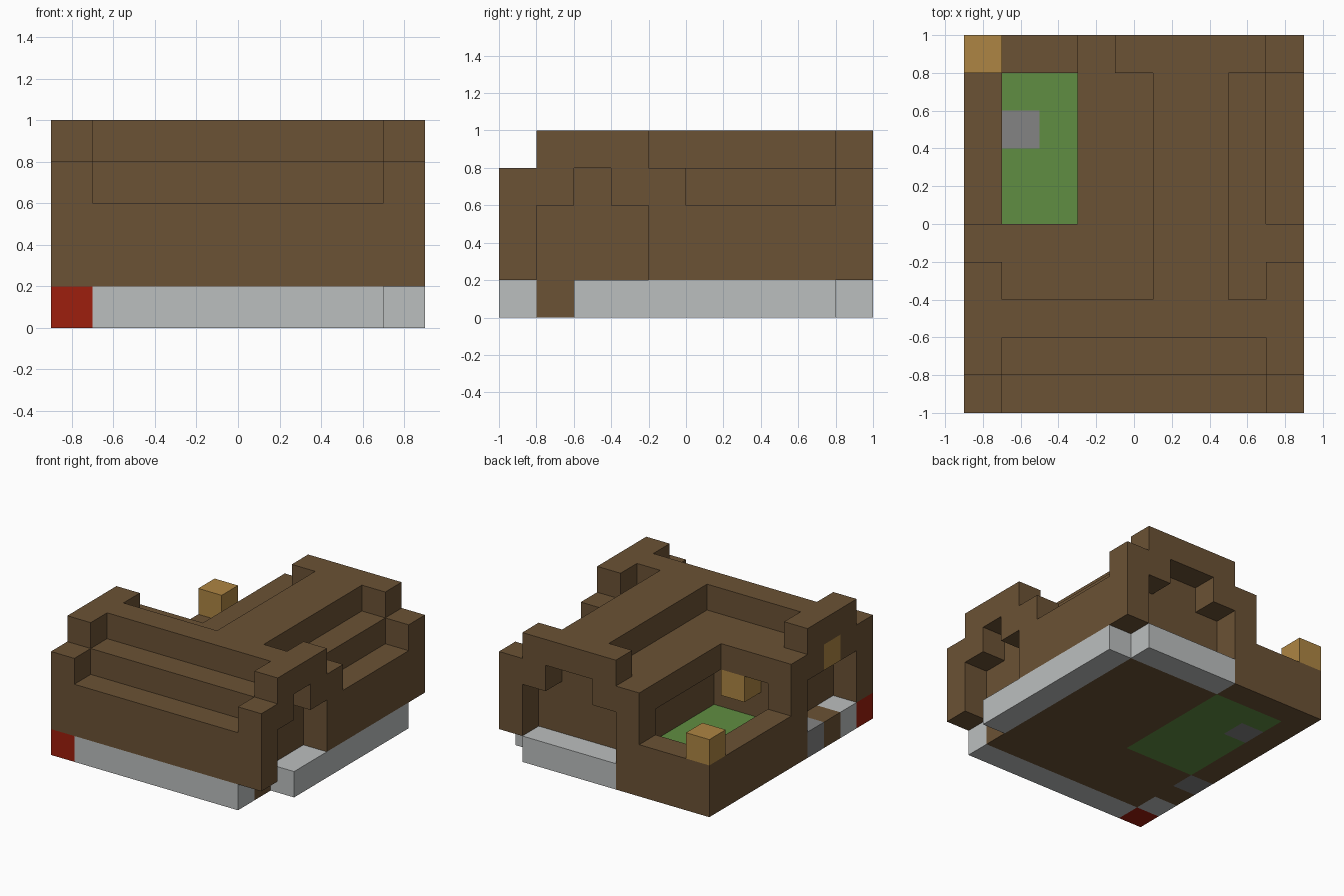
import bpy
import bmesh

cube = bpy.data.objects.get("Cube")
if cube:
    bpy.data.objects.remove(cube, do_unlink=True)

U = 0.2  # edge of one building block


def material(name, r, g, b):
    m = bpy.data.materials.new(name)
    m.use_nodes = True
    m.diffuse_color = (r, g, b, 1)
    m.node_tree.nodes["Principled BSDF"].inputs["Base Color"].default_value = (r, g, b, 1)
    return m


BROWN = material("brown_wood", 0.147, 0.084, 0.035)
WHITE = material("pale_stone", 0.50, 0.52, 0.52)
GREY = material("grey_stone", 0.23, 0.23, 0.23)
GREEN = material("green_grass", 0.117, 0.27, 0.054)
TAN = material("tan_lantern", 0.42, 0.235, 0.056)
RED = material("red_block", 0.34, 0.013, 0.004)


def box(name, mat, x, y, z):
    """Box from (start, end) block counts along each axis."""
    spans = (x, y, z)
    shift = (-0.9, -1.0, 0.0)
    bm = bmesh.new()
    bmesh.ops.create_cube(bm, size=1)
    for v in bm.verts:
        for a in range(3):
            lo, hi = spans[a]
            v.co[a] = shift[a] + U * (hi if v.co[a] > 0 else lo)
    mesh = bpy.data.meshes.new(name)
    bm.to_mesh(mesh)
    bm.free()
    mesh.materials.append(mat)
    obj = bpy.data.objects.new(name, mesh)
    bpy.context.collection.objects.link(obj)
    return obj


def block(name, mat, i, j, k):
    return box(name, mat, (i, i + 1), (j, j + 1), (k, k + 1))


# Base layer
box("front_floor", BROWN, (1, 8), (1, 4), (0, 1))
box("back_floor", BROWN, (4, 8), (4, 9), (0, 1))
box("front_sill", WHITE, (1, 8), (0, 1), (0, 1))
box("back_sill", WHITE, (4, 8), (9, 10), (0, 1))
box("right_sill", WHITE, (8, 9), (2, 9), (0, 1))
block("corner_block", RED, 0, 0, 0)
block("left_sill", WHITE, 0, 1, 0)
block("left_doorstep", BROWN, 0, 2, 0)
block("left_paving", GREY, 0, 3, 0)

# Sunken garden with one stone
box("lawn_front", GREEN, (1, 4), (4, 7), (0, 1))
box("lawn_side", GREEN, (2, 4), (7, 8), (0, 1))
box("lawn_back", GREEN, (1, 4), (8, 9), (0, 1))
block("garden_stone", GREY, 1, 7, 0)
box("garden_left_rim", BROWN, (0, 1), (5, 10), (0, 2))
box("garden_back_rim", BROWN, (1, 3), (9, 10), (0, 2))
box("garden_back_post", BROWN, (3, 4), (9, 10), (0, 4))
box("garden_left_post", BROWN, (0, 1), (4, 5), (0, 4))
box("garden_front_canopy", BROWN, (1, 4), (4, 5), (3, 4))
box("garden_side_canopy", BROWN, (3, 4), (5, 9), (3, 4))

# Stepped front and main body
for n, name in enumerate(("front_ledge", "front_step", "front_ridge")):
    box(name, BROWN, (1, 8), (n, n + 1), (1, 3 + n))
box("left_roof", BROWN, (1, 5), (3, 4), (1, 4))
box("inner_roof", BROWN, (4, 5), (4, 9), (1, 4))
box("long_ridge", BROWN, (5, 7), (3, 9), (1, 5))
box("right_roof", BROWN, (7, 8), (3, 9), (1, 4))

# Matching side arches
for side, i in (("left", 0), ("right", 8)):
    col = (i, i + 1)
    box(side + "_front_post", BROWN, col, (0, 1), (1, 4))
    box(side + "_arch_front", BROWN, col, (1, 2), (3, 5))
    box(side + "_arch_top", BROWN, col, (2, 3), (4, 5))
    box(side + "_arch_back", BROWN, col, (3, 4), (3, 5))

# Right wall behind the arch
box("right_post", BROWN, (8, 9), (4, 5), (1, 4))
box("right_wall", BROWN, (8, 9), (5, 9), (1, 3))
box("right_back_post", BROWN, (8, 9), (9, 10), (1, 4))

# Back arch
box("back_arch_left", BROWN, (4, 5), (9, 10), (3, 5))
box("back_arch_top", BROWN, (5, 7), (9, 10), (4, 5))
box("back_arch_right", BROWN, (7, 8), (9, 10), (3, 5))

# Lanterns
block("rim_lantern", TAN, 0, 9, 2)
block("canopy_lantern", TAN, 2, 4, 2)
block("arch_lantern", TAN, 0, 2, 3)
